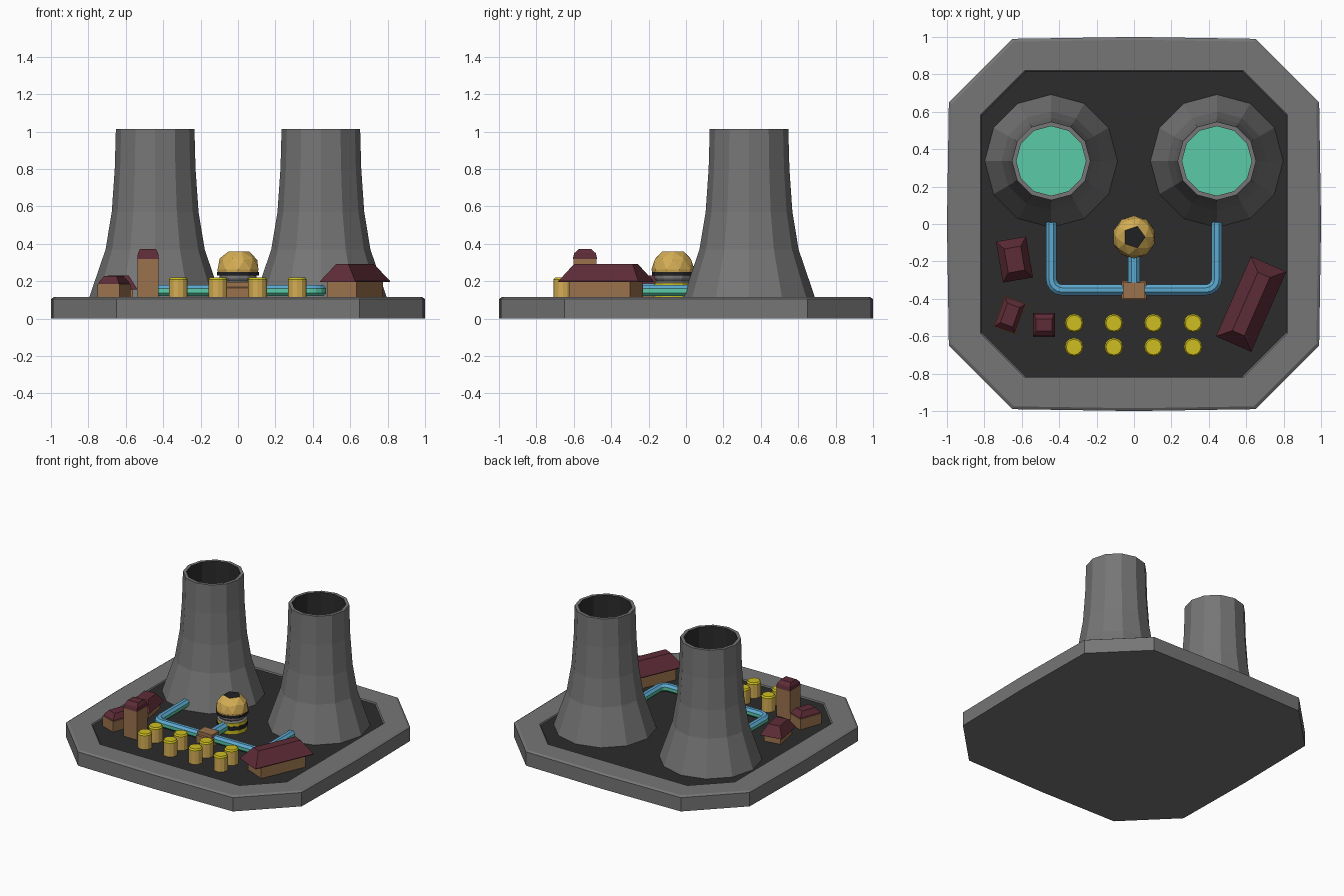
import bpy, bmesh, math
from mathutils import Matrix

if "Cube" in bpy.data.objects:
    bpy.data.objects.remove(bpy.data.objects["Cube"])


def material(name, r, g, b):
    m = bpy.data.materials.new(name)
    m.use_nodes = True
    m.diffuse_color = (r, g, b, 1)
    m.node_tree.nodes["Principled BSDF"].inputs["Base Color"].default_value = (r, g, b, 1)
    return m


concrete = material("concrete grey", .18, .18, .18)
asphalt = material("asphalt dark", .025, .025, .025)
roof_red = material("roof maroon", .11, .025, .038)
brick = material("wall brown", .33, .17, .075)
gold = material("dome gold", .66, .42, .09)
yellow = material("barrel yellow", .62, .52, .015)
pipe_blue = material("pipe blue", .11, .40, .64)
coolant = material("coolant green", .105, .60, .39)
black = material("trim black", .015, .015, .017)


def finish(name, bm, mats, loc=(0, 0, 0), turn=0):
    bmesh.ops.recalc_face_normals(bm, faces=bm.faces[:])
    me = bpy.data.meshes.new(name)
    bm.to_mesh(me)
    bm.free()
    for m in mats:
        me.materials.append(m)
    ob = bpy.data.objects.new(name, me)
    ob.location = loc
    ob.rotation_euler.z = math.radians(turn)
    bpy.context.collection.objects.link(ob)
    return ob


def loft(name, rings, mats, bands=None, caps=(0, 0), loc=(0, 0, 0), turn=0, closed=False):
    """Skin a list of point rings; bands gives the material of each step."""
    bm = bmesh.new()
    loops = [[bm.verts.new(p) for p in ring] for ring in rings]
    pairs = list(zip(loops, loops[1:]))
    if closed:
        pairs.append((loops[-1], loops[0]))
    n = len(loops[0])
    for k, (a, b) in enumerate(pairs):
        for i in range(n):
            j = (i + 1) % n
            f = bm.faces.new((a[i], a[j], b[j], b[i]))
            f.material_index = bands[k] if bands else 0
    if not closed:
        bm.faces.new(loops[0]).material_index = caps[0]
        bm.faces.new(loops[-1]).material_index = caps[1]
    return finish(name, bm, mats, loc, turn)


def circle(r, z, n=12):
    return [(r * math.cos(i * math.tau / n), r * math.sin(i * math.tau / n), z) for i in range(n)]


def rect(w, l, z):
    return [(sx * w / 2, sy * l / 2, z) for sx, sy in ((-1, -1), (1, -1), (1, 1), (-1, 1))]


def slab(edge, corner, z, bulge=0):
    """Octagon with a slightly bowed middle on each side."""
    ring = []
    for q in range(4):
        c, s = round(math.cos(q * math.pi / 2)), round(math.sin(q * math.pi / 2))
        for x, y in ((edge, -corner), (edge + bulge, 0), (edge, corner)):
            ring.append((c * x - s * y, s * x + c * y, z))
    return ring


# Ground slab with a shallow dark yard
GROUND = .106
loft("ground_slab",
     [slab(.99, .65, 0, .01), slab(.99, .65, .105, .01), slab(.975, .642, .115, .01),
      slab(.82, .585, .115), slab(.815, .58, GROUND)],
     [concrete, asphalt], [0, 0, 0, 0], (0, 1))

# Cooling towers, hollow, with coolant inside
outer = ((.355, GROUND), (.265, .37), (.232, .57), (.216, .8), (.21, 1.015))
inner = ((.186, 1.015), (.187, .8), (.19, .5))
for side, x in (("right", -.443), ("left", .443)):
    loft(side + "_cooling_tower", [circle(r, z) for r, z in outer + inner],
         [concrete, asphalt, coolant], [0] * 5 + [1] * 2, (0, 2), (x, .337, 0))


# Pipes: octagonal section swept in the ground plane, green underneath
def pipe(name, path, r, z):
    rings = []
    for i, (x, y) in enumerate(path):
        ax, ay = path[max(i - 1, 0)]
        bx, by = path[min(i + 1, len(path) - 1)]
        d = math.hypot(bx - ax, by - ay)
        nx, ny = (ay - by) / d, (bx - ax) / d
        ring = []
        for k in range(8):
            a = (k + .5) * math.tau / 8
            u, w = r * math.cos(a), r * math.sin(a)
            ring.append((x + nx * u, y + ny * u, z + w))
        rings.append(ring)
    ob = loft(name, rings, [pipe_blue, coolant])
    for p in ob.data.polygons:
        p.material_index = int(p.normal.z < .1)


BEND = .06
right_half = [(.443, .06)]
for i in range(5):
    a = i * math.pi / 8
    right_half.append((.443 - BEND + BEND * math.cos(a), -.353 + BEND - BEND * math.sin(a)))
pipe("tower_pipe", right_half + [(-x, y) for x, y in reversed(right_half)], .031, .15)
pipe("reactor_pipe", [(0, -.08), (0, -.34)], .036, .155)
loft("pipe_junction", [rect(.135, .1, GROUND), rect(.135, .1, .165), rect(.12, .085, .17), rect(.12, .085, .195)],
     [brick], loc=(0, -.355, 0))

# Reactor drum with banded rings
drum = ((.105, GROUND), (.105, .135), (.108, .135), (.108, .165), (.105, .165), (.105, .19),
        (.09, .2), (.1, .215), (.1, .23), (.113, .23), (.113, .25))
loft("reactor_drum", [circle(r, z) for r, z in drum], [concrete, yellow, black],
     [1, 2, 2, 2, 1, 0, 0, 0, 2, 2], (0, 2), (0, -.07, 0))

# Faceted reactor dome with a flat dark pentagon cap
bm = bmesh.new()
bmesh.ops.create_icosphere(bm, subdivisions=2, radius=.115)
bmesh.ops.bisect_plane(bm, geom=bm.verts[:] + bm.edges[:] + bm.faces[:],
                       plane_co=(0, 0, -.012), plane_no=(0, 0, -1), clear_outer=True)
pole = max(bm.verts, key=lambda v: v.co.z)
for f in pole.link_faces:
    f.material_index = 1
pole.co.z = max(e.other_vert(pole).co.z for e in pole.link_edges)
finish("reactor_dome", bm, [gold, black], (0, -.07, .262))

# Storage barrels
for row, y in enumerate((-.53, -.658)):
    for col in range(4):
        loft(f"barrel_{row + 1}_{col + 1}",
             [circle(.05, GROUND), circle(.05, .203), circle(.05, .21), circle(.042, .221)],
             [gold, yellow], [0, 1, 1], (0, 1), (-.32 + col * .212, y, 0))


# Buildings: walls and tapering roof steps (width, length, height)
def building(name, x, y, turn, wall, top, roof):
    w, l = wall
    loft(name + "_walls", [rect(w, l, GROUND), rect(w, l, top)], [brick], loc=(x, y, 0), turn=turn)
    loft(name + "_roof", [rect(*r) for r in roof], [roof_red], loc=(x, y, 0), turn=turn)


building("turbine_hall", .626, -.428, -23.6, (.171, .357), .2,
         ((.206, .467, .195), (.206, .467, .2), (.07, .34, .293)))
building("back_hut", -.639, -.19, 9.7, (.125, .18), .16,
         ((.163, .222, .155), (.163, .222, .16), (.09, .13, .23)))
building("side_hut", -.663, -.487, -19.8, (.125, .178), .185,
         ((.115, .168, .185), (.112, .165, .195), (.07, .11, .228)))
building("watch_tower", -.481, -.54, 0, (.113, .125), .32,
         ((.116, .13, .32), (.108, .115, .35), (.085, .065, .373)))
